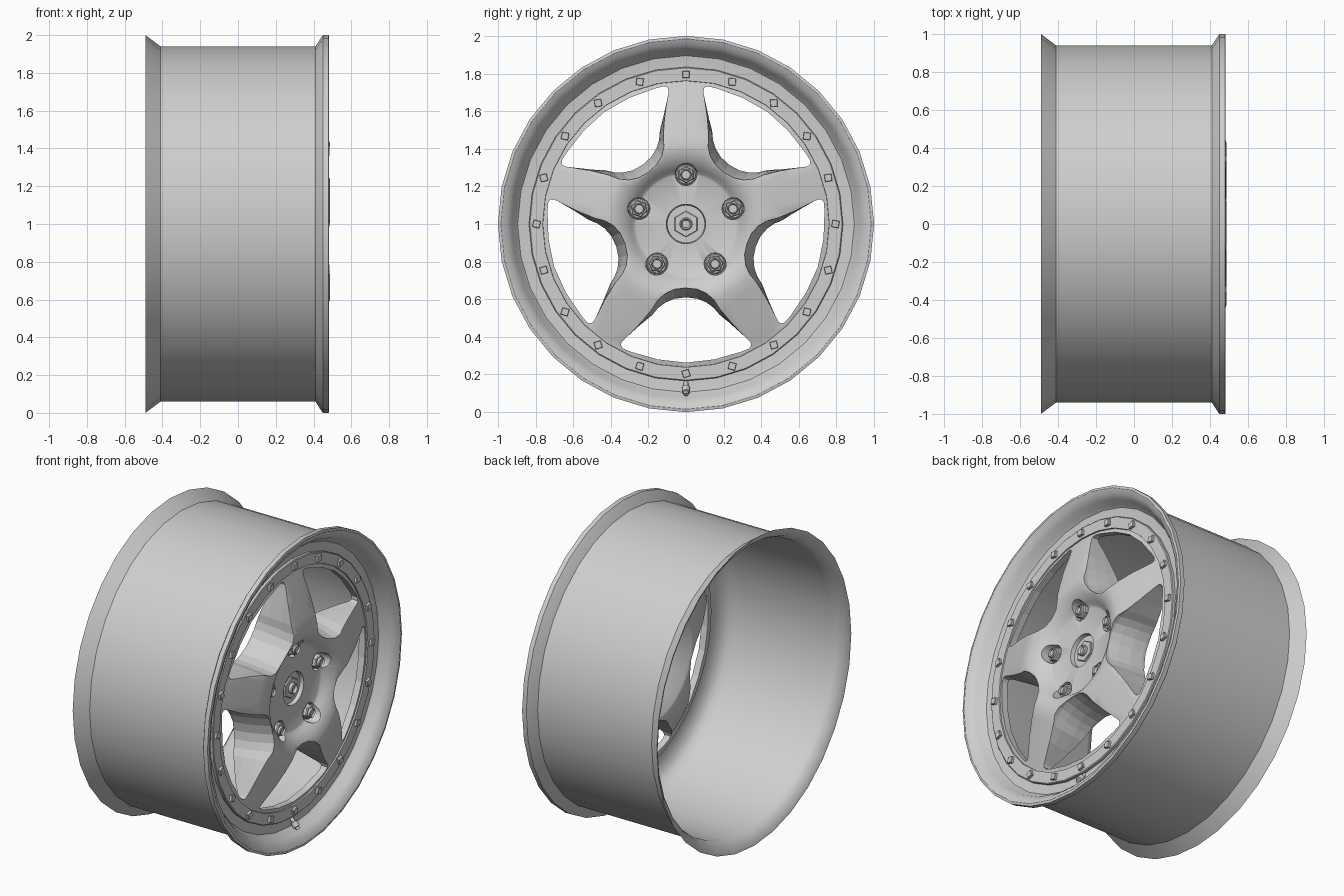
import bpy, bmesh, math
from mathutils import Matrix, Vector

cube = bpy.data.objects.get("Cube")
if cube:
    bpy.data.objects.remove(cube)

metal = bpy.data.materials.new("silver_grey")
metal.use_nodes = True
GREY = (0.62, 0.62, 0.62, 1)
metal.diffuse_color = GREY
metal.node_tree.nodes["Principled BSDF"].inputs["Base Color"].default_value = GREY

CENTRE = Vector((0, 0, 1))


def polar(x, r, a):
    """Point at angle a from straight up, around the wheel axis."""
    return Vector((x, r * math.sin(a), r * math.cos(a)))


def shade(ob, angle):
    bpy.ops.object.select_all(action='DESELECT')
    bpy.context.view_layer.objects.active = ob
    ob.select_set(True)
    bpy.ops.object.shade_smooth_by_angle(angle=math.radians(angle))


def finish(name, bm, smooth=35):
    bmesh.ops.remove_doubles(bm, verts=bm.verts, dist=1e-5)
    bmesh.ops.recalc_face_normals(bm, faces=bm.faces)
    me = bpy.data.meshes.new(name)
    bm.to_mesh(me)
    bm.free()
    me.materials.append(metal)
    ob = bpy.data.objects.new(name, me)
    ob.location = CENTRE
    bpy.context.collection.objects.link(ob)
    if smooth:
        shade(ob, smooth)
    return ob


def skin(bm, rings, loop):
    """Join rings of points with quads."""
    rows = [[bm.verts.new(p) for p in ring] for ring in rings]
    n = len(rows[0])
    pairs = list(zip(rows, rows[1:])) + ([(rows[-1], rows[0])] if loop else [])
    for a, b in pairs:
        for i in range(n):
            j = (i + 1) % n
            bm.faces.new((a[i], a[j], b[j], b[i]))
    return rows


def lathe(bm, profile, segs, loop=False, at=(0, 0, 0), turn=0):
    """Revolve (x, radius) points round the x axis; open ends are capped."""
    rings = [[polar(x, r, turn + math.tau * i / segs) + Vector(at)
              for i in range(segs)] for x, r in profile]
    rows = skin(bm, rings, loop)
    if not loop:
        bm.faces.new(rows[0])
        bm.faces.new(rows[-1])


def subtract(target, cutter):
    cutter.hide_render = True
    cutter.hide_set(True)
    mod = target.modifiers.new("cut", 'BOOLEAN')
    mod.object = cutter
    mod.solver = 'EXACT'


# Barrel with flared back lip and stepped front lip
bm = bmesh.new()
lathe(bm, [(-0.49, 1), (-0.41, 0.94), (0.41, 0.94), (0.442, 0.99), (0.45, 1),
           (0.48, 1), (0.483, 0.985), (0.47, 0.955), (0.44, 0.928), (0.40, 0.908),
           (0.386, 0.895), (0.382, 0.86), (0.38, 0.77), (0.368, 0.77),
           (0.365, 0.81), (0.35, 0.865), (0.315, 0.905), (0.25, 0.925),
           (-0.41, 0.925), (-0.455, 0.945), (-0.485, 0.985)], 32, loop=True)
finish("barrel", bm, 32)

# Bolted ring
bm = bmesh.new()
lathe(bm, [(0.37, 0.835), (0.398, 0.835), (0.402, 0.83), (0.402, 0.762),
           (0.37, 0.757)], 32, loop=True)
finish("bolt_ring", bm)

# Five-spoke face: sloped spokes, dished hub, hollow behind
bm = bmesh.new()
lathe(bm, [(0.33, 0.02), (0.33, 0.24), (0.30, 0.30), (0.225, 0.375), (0.22, 0.40),
           (0.235, 0.47), (0.27, 0.57), (0.315, 0.67), (0.355, 0.73), (0.36, 0.775),
           (0.39, 0.775), (0.394, 0.755), (0.40, 0.735), (0.44, 0.6), (0.472, 0.48),
           (0.487, 0.425), (0.484, 0.385), (0.465, 0.335), (0.43, 0.295),
           (0.408, 0.278), (0.40, 0.265), (0.40, 0.105), (0.375, 0.1),
           (0.375, 0.02)], 64)
face = finish("spoke_face", bm, 0)

# Window cutters: half outline as (radial, sideways, radial shift at the back)
half = [(0.335, 0, 0.055), (0.342, 0.06, 0.055), (0.365, 0.11, 0.053),
        (0.40, 0.148, 0.047), (0.45, 0.18, 0.035), (0.53, 0.248, 0.012),
        (0.61, 0.325, 0), (0.628, 0.342, 0), (0.645, 0.347, 0), (0.662, 0.335, 0),
        (0.68, 0.29, 0), (0.72, 0.15, 0), (0.737, 0, 0)]
outline = half + [(u, -v, d) for u, v, d in half[-2:0:-1]]
bm = bmesh.new()
for k in range(5):
    rot = Matrix.Rotation(math.tau * (k + 0.5) / 5, 3, 'X')
    rings = [[rot @ Vector((x, v, u + d * t)) for u, v, d in outline]
             for x, t in ((0.1, 1), (0.24, 1), (0.32, 0.8), (0.4, 0.45),
                          (0.46, 0.1), (0.6, 0))]
    rows = skin(bm, rings, False)
    bm.faces.new(rows[0])
    bm.faces.new(rows[-1])
subtract(face, finish("window_cutter", bm, 0))

# Lug pockets round the hub
bm = bmesh.new()
for k in range(5):
    lathe(bm, [(0.365, 0.056), (0.6, 0.068)], 24, at=polar(0, 0.262, math.tau * k / 5))
subtract(face, finish("pocket_cutter", bm, 0))

# Soften the cut edges, then shade
bev = face.modifiers.new("soft_edges", 'BEVEL')
bev.width = 0.008
bev.segments = 2
bev.limit_method = 'ANGLE'
bev.angle_limit = math.radians(50)
shade(face, 40)

# Lug nuts: round collar and hollow hexagonal nut
bm = bmesh.new()
for k in range(5):
    a = math.tau * k / 5
    at = polar(0, 0.262, a)
    lathe(bm, [(0.35, 0.054), (0.374, 0.054), (0.38, 0.048)], 20, at=at)
    lathe(bm, [(0.365, 0.045), (0.408, 0.045), (0.414, 0.04)], 6, at=at, turn=a)
    lathe(bm, [(0.40, 0.03), (0.428, 0.03), (0.432, 0.025), (0.42, 0.022)], 16, at=at)
finish("lug_nuts", bm)

# Centre nut in the hub recess
bm = bmesh.new()
lathe(bm, [(0.365, 0.07), (0.383, 0.07), (0.387, 0.066)], 6)
lathe(bm, [(0.38, 0.034), (0.405, 0.034), (0.41, 0.028), (0.395, 0.02)], 16)
finish("centre_nut", bm)

# Twenty square bolts, each turned a little differently
bm = bmesh.new()
for k in range(20):
    a = math.tau * k / 20
    lathe(bm, [(0.395, 0.027), (0.416, 0.027), (0.419, 0.024)], 4,
          at=polar(0, 0.795, a), turn=math.pi / 4 + 0.3 * math.sin(3 * k))
finish("ring_bolts", bm, 20)

# Valve stem at the bottom of the front lip
bm = bmesh.new()
lathe(bm, [(-0.03, 0.012), (0.015, 0.012), (0.018, 0.021), (0.05, 0.021),
           (0.053, 0.013), (0.068, 0.013)], 12)
bm.transform(Matrix.Translation((0.39, 0, -0.855)) @ Matrix.Rotation(math.radians(50), 4, 'Y'))
finish("valve_stem", bm)
